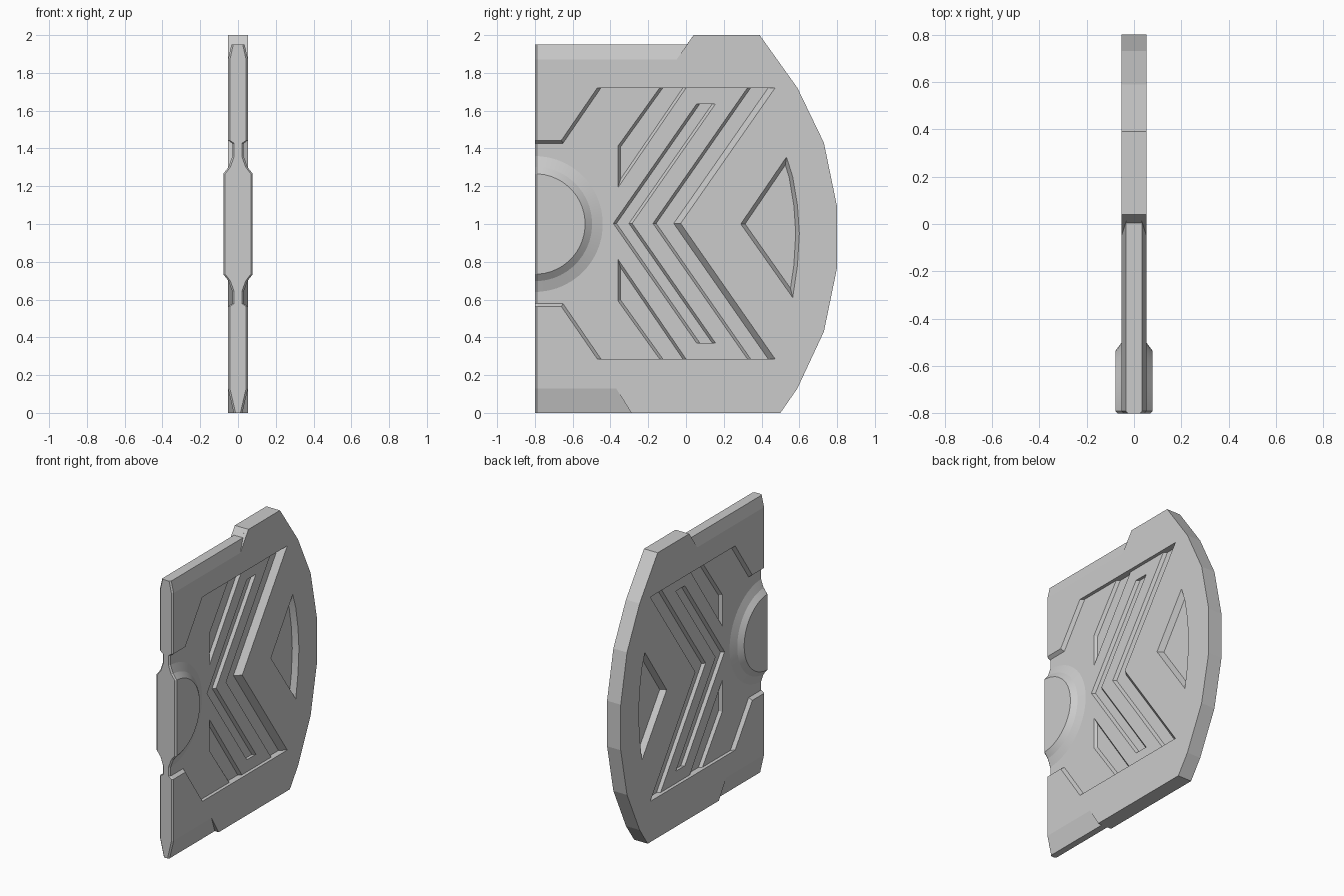
import bpy, bmesh, math
from mathutils import Vector

if "Cube" in bpy.data.objects:
    bpy.data.objects.remove(bpy.data.objects["Cube"])

C = 1.003            # height of the horizontal symmetry line
T = 0.053            # half thickness of the plate
FLOOR, DEEP = 0.03, 0.01
FRONT = -0.79        # where the front edge bevel begins


def new_object(name, bm):
    bmesh.ops.recalc_face_normals(bm, faces=bm.faces)
    me = bpy.data.meshes.new(name)
    bm.to_mesh(me)
    bm.free()
    ob = bpy.data.objects.new(name, me)
    bpy.context.collection.objects.link(ob)
    return ob


def loft(bm, rings):
    """Closed solid through (x, [(y, z), ...]) rings."""
    loops = [[bm.verts.new((x, y, z)) for y, z in pts] for x, pts in rings]
    n = len(loops[0])
    for a, b in zip(loops, loops[1:]):
        for i in range(n):
            j = (i + 1) % n
            bm.faces.new((a[i], a[j], b[j], b[i]))
    bm.faces.new(loops[0])
    bm.faces.new(loops[-1])


def inset(pts, dists):
    """Move each edge of a counter-clockwise polygon inward by its distance."""
    lines = []
    for i, p in enumerate(pts):
        p, q = Vector(p), Vector(pts[(i + 1) % len(pts)])
        d = (q - p).normalized()
        nrm = Vector((-d.y, d.x))
        lines.append((nrm, nrm.dot(p) + dists[i]))
    out = []
    for i in range(len(pts)):
        (a, c), (b, e) = lines[i - 1], lines[i]
        det = a.x * b.y - a.y * b.x
        out.append(((c * b.y - e * a.y) / det, (a.x * e - b.x * c) / det))
    return out


def boolean(ob, other, op):
    mod = ob.modifiers.new(op, 'BOOLEAN')
    mod.operation, mod.object, mod.solver = op, other, 'EXACT'
    bpy.context.view_layer.objects.active = ob
    bpy.ops.object.modifier_apply(modifier=mod.name)
    bpy.data.objects.remove(other)


def carve(ob, name, pts, slopes, ref, floor):
    """Cut the same sloped-wall pocket into both sides."""
    bm = bmesh.new()
    for s in (1, -1):
        loft(bm, [(s * x, inset(pts, [k * (ref - x) for k in slopes])) for x in (0.07, floor)])
    cutter = new_object(name, bm)
    cutter.hide_render = True
    boolean(ob, cutter, 'DIFFERENCE')


def up(pts):
    return [(y, C + z) for y, z in pts]


def chevron(left, right, h):
    m = 0.697 * h
    return up([(left, 0), (left + m, -h), (right + m, -h), (right, 0), (right + m, h), (left + m, h)])


# Plate, overlong at the front and trimmed later
outline = [(-1.2, 0), (0.5, 0), (0.59, 0.13), (0.73, 0.43), (0.8, 0.77), (0.8, 1.09), (0.73, 1.43),
           (0.59, 1.72), (0.39, 2), (0.04, 2), (0.005, 1.95), (-1.2, 1.95)]
bm = bmesh.new()
loft(bm, [(-T, outline), (T, outline)])
door = new_object("door_panel", bm)

# Long chamfers at the top and bottom
carve(door, "top_chamfer", [(-1.3, 1.87), (-0.05, 1.87), (0.075, 2.05), (-1.3, 2.05)],
      [4.4, 0, 0, 0], T, 0.02)
carve(door, "bottom_chamfer", [(-1.3, -0.1), (-0.228, -0.1), (-0.37, 0.13), (-1.3, 0.13)],
      [0, 0, 4.3, 0], T, 0.015)

# Main recess and deeper grooves
carve(door, "recess", up([(-1.3, -0.44), (-0.66, -0.44), (-0.47, -0.717), (0.4, -0.717), (-0.1, 0),
                          (0.4, 0.717), (-0.47, 0.717), (-0.66, 0.44), (-1.3, 0.44)]),
      [0.7, 0.7, 0, 0, 0, 0, 0.7, 0.7, 0], T, FLOOR)
chev = [0.7, 0, 0.7, 0.7, 0, 0.7]
carve(door, "wide_groove", chevron(-0.175, -0.048, 0.717), chev, FLOOR, DEEP)
carve(door, "narrow_groove", chevron(-0.385, -0.285, 0.632), chev, FLOOR, DEEP)
pocket = [(-0.36, 0.19), (0, 0.717), (-0.14, 0.717), (-0.36, 0.41)]
carve(door, "upper_pocket", up(pocket), [0.7, 0, 0.7, 0.7], FLOOR, DEEP)
carve(door, "lower_pocket", up([(y, -z) for y, z in reversed(pocket)]), [0.7, 0, 0.7, 0.7], FLOOR, DEEP)

# Rounded triangular pocket
carve(door, "triangle_pocket", [(0.29, 1), (0.565, 0.61), (0.59, 0.78), (0.6, 0.95), (0.59, 1.1),
                                (0.565, 1.25), (0.532, 1.355)], [0.5] * 7, T, 0.015)

# Round hub
bm = bmesh.new()
profile = [(0.078, 0.266), (0.05, 0.303), (0.026, 0.371)]
rings = [(-x, r) for x, r in profile] + [(x, r) for x, r in reversed(profile)]
N = 48
loft(bm, [(x, [(-0.8 + r * math.cos(2 * math.pi * (i + .5) / N), 1 + r * math.sin(2 * math.pi * (i + .5) / N))
               for i in range(N)]) for x, r in rings])
boolean(door, new_object("hub", bm), 'UNION')

# Trim the front flat, then push out a bevelled front edge
bm = bmesh.new()
bm.from_mesh(door.data)
bmesh.ops.remove_doubles(bm, verts=bm.verts, dist=1e-5)
bmesh.ops.bisect_plane(bm, geom=bm.verts[:] + bm.edges[:] + bm.faces[:], plane_co=(0, FRONT, 0),
                       plane_no=(0, 1, 0), clear_inner=True)
rim = [e for e in bm.edges if all(abs(v.co.y - FRONT) < 1e-5 for v in e.verts)]
cap = bmesh.ops.edgeloop_fill(bm, edges=rim)["faces"]
for v in [g for g in bmesh.ops.extrude_face_region(bm, geom=cap)["geom"] if isinstance(g, bmesh.types.BMVert)]:
    v.co.y = -0.8
    if abs(v.co.x) > 0.012:
        v.co.x -= math.copysign(0.01, v.co.x)
bmesh.ops.delete(bm, geom=[f for f in cap if f.is_valid], context='FACES_ONLY')
bmesh.ops.recalc_face_normals(bm, faces=bm.faces)
bm.to_mesh(door.data)
bm.free()

bpy.ops.object.select_all(action='DESELECT')
door.select_set(True)
bpy.context.view_layer.objects.active = door
bpy.ops.object.shade_smooth_by_angle(angle=math.radians(9))
